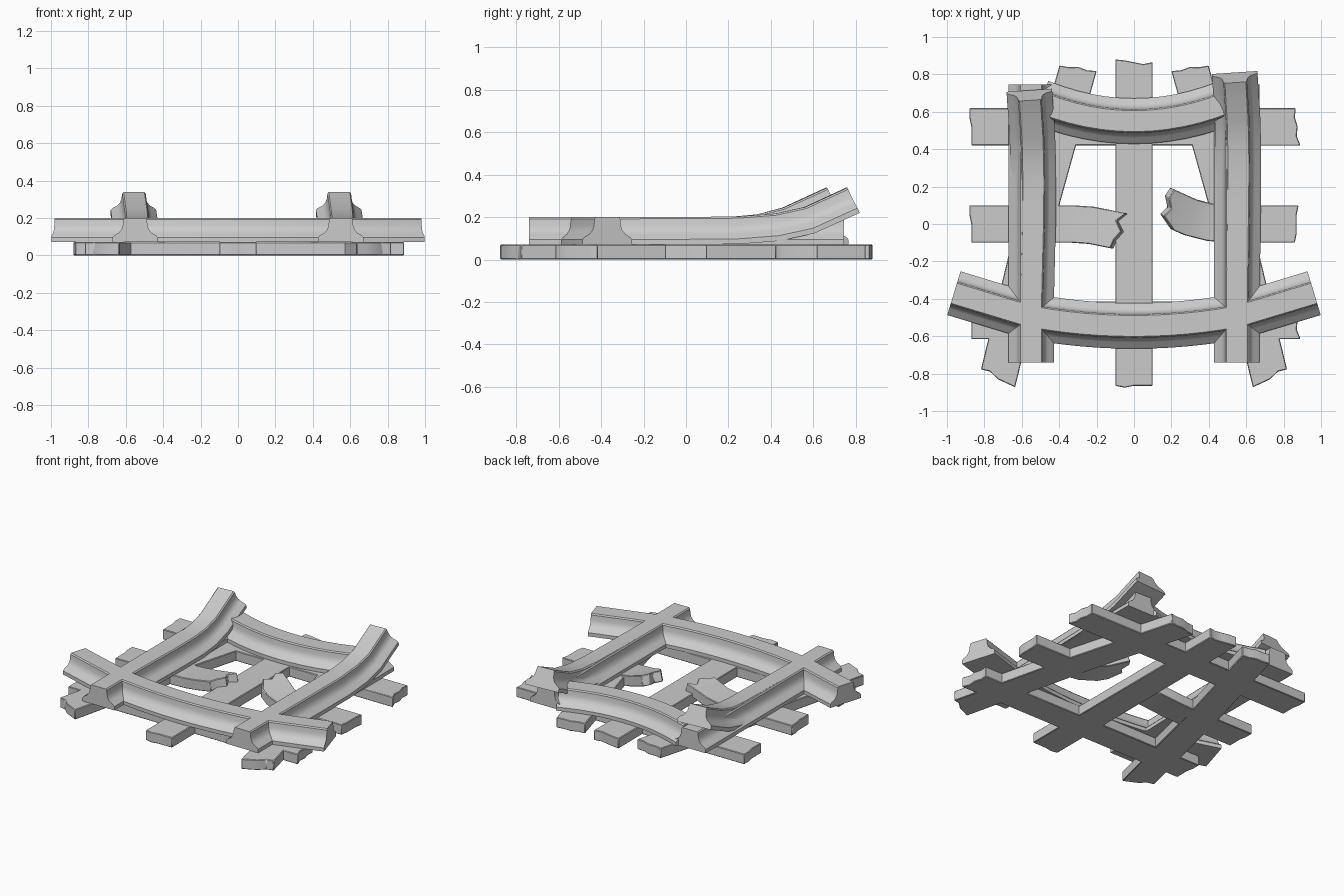
import bpy, bmesh
from mathutils import Vector

if "Cube" in bpy.data.objects:
    bpy.data.objects.remove(bpy.data.objects["Cube"])

UP = Vector((0, 0, 1))
TIE = [(o, z) for z, row in ((0, (-.1, -.05, 0, .05, .1)), (.07, (.1, .05, 0, -.05, -.1)))
       for o in row]
HALF = [(.122, 0), (.122, .025), (.112, .036), (.088, .05), (.073, .068), (.066, .09),
        (.063, .122), (.056, .13)]
RAIL = [(-x, z) for x, z in HALF] + [(x, z) for x, z in reversed(HALF)]


def sweep(name, path, profile, jag0=None, jag1=None, bevel=0):
    """Sweep a profile (sideways, height) along a path; jags roughen the two ends."""
    pts = [Vector(p) for p in path]
    bm = bmesh.new()
    rings = []
    for i, p in enumerate(pts):
        a = (p - pts[i - 1]).normalized() if i else None
        b = (pts[i + 1] - p).normalized() if i < len(pts) - 1 else None
        t = ((a or b) + (b or a)).normalized()
        side = UP.cross(t).normalized()
        up = t.cross(side)
        jag = jag0 if i == 0 else jag1 if i == len(pts) - 1 else None
        ring = []
        for o, h in profile:
            j = jag[round((o + .1) / .05)] if jag else 0
            ring.append(bm.verts.new(p + side * o + up * h + t * j))
        rings.append(ring)
    n = len(profile)
    for r, s in zip(rings, rings[1:]):
        for k in range(n):
            bm.faces.new((r[k], r[(k + 1) % n], s[(k + 1) % n], s[k]))
    # end caps (tie ends are split into quads so rough ends stay clean)
    for r in (rings[0], rings[-1]):
        if profile is TIE:
            for k in range(4):
                bm.faces.new((r[k], r[k + 1], r[8 - k], r[9 - k]))
        else:
            bm.faces.new(r)
    bmesh.ops.recalc_face_normals(bm, faces=bm.faces)
    me = bpy.data.meshes.new(name)
    bm.to_mesh(me)
    bm.free()
    ob = bpy.data.objects.new(name, me)
    bpy.context.collection.objects.link(ob)
    if bevel:
        m = ob.modifiers.new("soft_edges", 'BEVEL')
        m.width, m.segments, m.limit_method = bevel, 1, 'ANGLE'
    bpy.ops.object.select_all(action='DESELECT')
    ob.select_set(True)
    bpy.context.view_layer.objects.active = ob
    bpy.ops.object.shade_smooth_by_angle(angle=.5)
    return ob


def tie(name, path, jag0, jag1):
    return sweep(name, path, TIE, jag0, jag1, .004)


def curve(end_x, end_y, mid_y, z, n=12):
    """Parabolic bow, symmetric in x."""
    return [(x, mid_y + (end_y - mid_y) * (x / end_x) ** 2, z)
            for x in (end_x * (2 * i / n - 1) for i in range(n + 1))]


J1 = (.02, 0, .005, -.01, -.005)
J2 = (-.01, -.005, .01, .005, .015)

# crosswise ties: back and front
for nm, y in (("back", .52), ("front", -.515)):
    tie(nm + "_cross_tie", [(-.87, y, 0), (0, y, 0), (.87, y, 0)],
        (0, 0, 0, -.01, -.01), J1)

# broken middle tie, both halves curling up
tie("broken_tie_left", [(-.87, 0, 0), (-.45, 0, 0), (-.33, 0, .003), (-.22, -.008, .018),
                        (-.09, -.035, .05)], (0, 0, 0, -.01, -.01), (0, .01, .04, .0, .04))
tie("broken_tie_right", [(.87, 0, 0), (.5, 0, 0), (.4, .01, .006), (.29, .04, .03),
                         (.16, .1, .085)], (-.01, 0, .0, 0, .01), (.01, .02, -.02, .0, -.09))

# lengthwise ties: straight centre and two splayed
tie("centre_tie", [(0, -.865, 0), (0, 0, 0), (0, .865, 0)],
    (0, 0, 0, -.01, 0), (0, -.01, 0, .01, .015))
for nm, s in (("left", -1), ("right", 1)):
    jags = [J1, J2] if s < 0 else [J1[::-1], J2[::-1]]
    tie(nm + "_splayed_tie", [(s * .728, -.83, 0), (s * .503, .1, 0), (s * .3, .83, 0)],
        (-.02, -.01, .0, .03, .03)[::-s], jags[1][::-1])

# long rails lying on the ties
for nm, s in (("left", -1), ("right", 1)):
    sweep(nm + "_rail", [(s * .55, -.74, .07), (s * .55, .745, .07)], RAIL)

# bent-up rails peeling off the long rails
sweep("left_bent_rail", [(-.55, -.4, .07), (-.54, 0, .0705), (-.538, .22, .072),
                         (-.54, .36, .085), (-.545, .5, .122), (-.56, .715, .22)], RAIL)
sweep("right_bent_rail", [(.55, -.4, .07), (.555, 0, .0705), (.558, .25, .073),
                          (.557, .44, .088), (.552, .6, .124), (.538, .81, .22)], RAIL)

# bowed cross rails; the front one carries on past the long rails
sweep("back_cross_rail", curve(.5, .65, .55, .07), RAIL)
bow = curve(.55, -.495, -.545, .07)
sweep("front_cross_rail", [(-.963, -.37, .07)] + bow + [(.963, -.37, .07)], RAIL)
